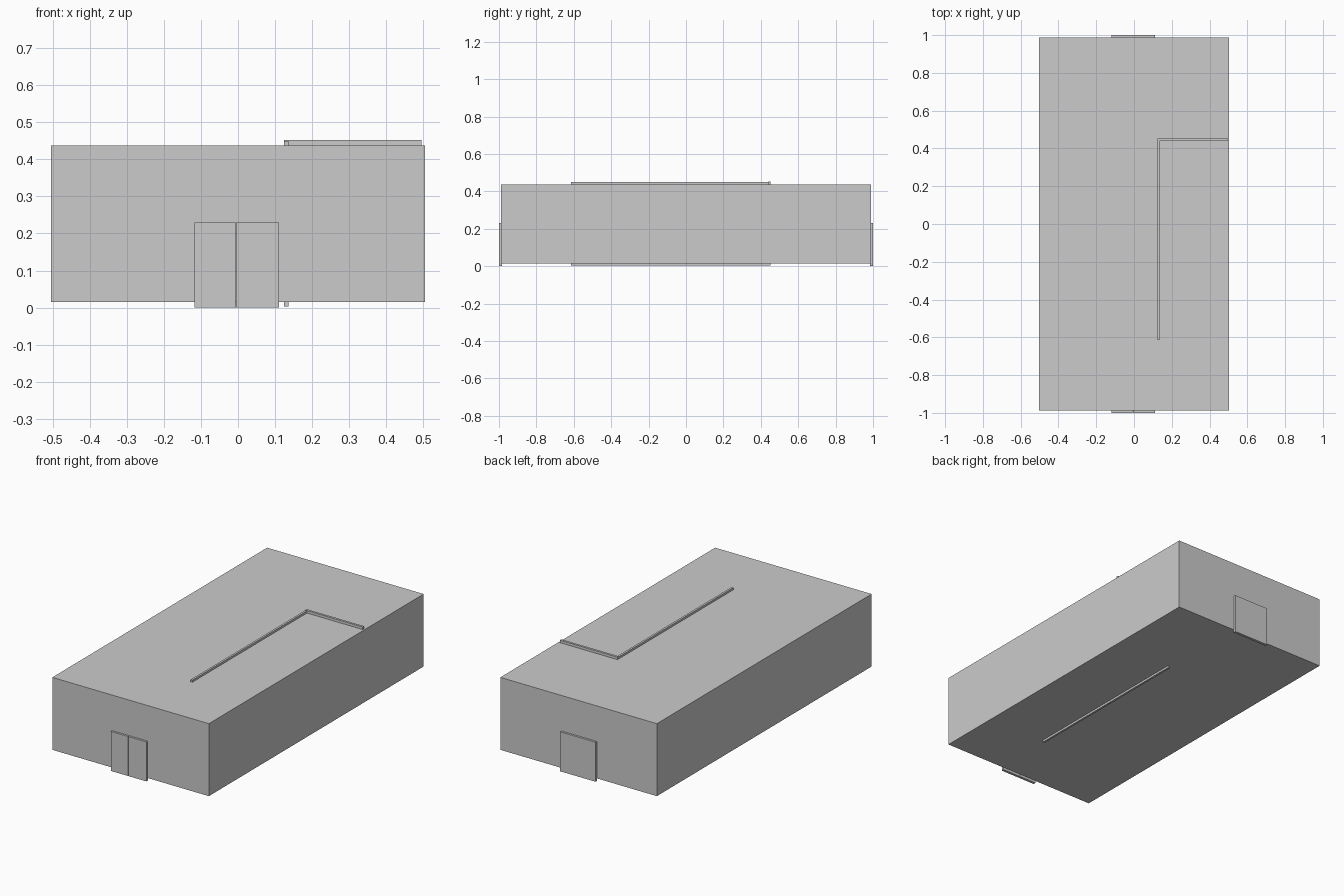
import bpy

if "Cube" in bpy.data.objects:
    bpy.data.objects.remove(bpy.data.objects["Cube"])


def box(name, x, y, z):
    """Box from (min, max) ranges on each axis."""
    bpy.ops.mesh.primitive_cube_add(size=1)
    ob = bpy.context.object
    ob.name = name
    ob.location = [(r[0] + r[1]) / 2 for r in (x, y, z)]
    ob.scale = [r[1] - r[0] for r in (x, y, z)]
    bpy.ops.object.transform_apply(location=True, rotation=False, scale=True)
    return ob


# Hollow building shell: outer walls, floor and roof
shell = box("building_shell", (-0.504, 0.504), (-0.988, 0.988), (0.015, 0.437))
solid = shell.modifiers.new("wall_thickness", "SOLIDIFY")
solid.thickness = 0.012
solid.offset = -1

# Inner partitions, poking slightly through the floor and roof
box("long_partition", (0.124, 0.136), (-0.615, 0.452), (0.003, 0.449))
box("cross_partition", (0.124, 0.495), (0.440, 0.453), (0.018, 0.452))

# Front double door, two leaves with a hairline gap
for side, x in (("left", (-0.118, -0.007)), ("right", (-0.005, 0.110))):
    box("front_door_" + side, x, (-1.0, -0.985), (0.0, 0.230))

# Back door
box("back_door", (-0.118, 0.110), (0.985, 1.0), (0.0, 0.230))
